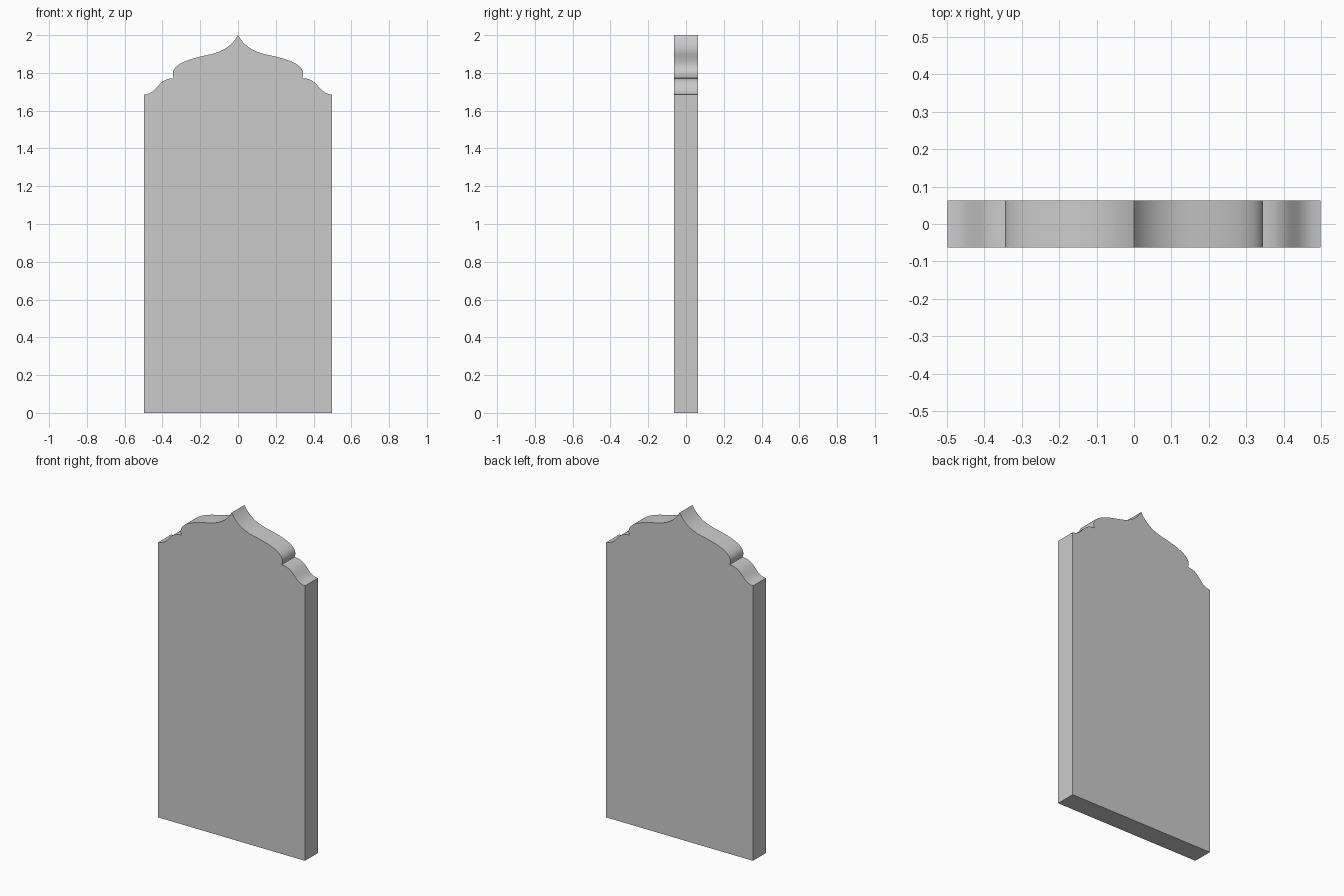
import bpy, bmesh
from mathutils import Vector
from mathutils.geometry import interpolate_bezier

if "Cube" in bpy.data.objects:
    bpy.data.objects.remove(bpy.data.objects["Cube"])

HALF_W, HALF_D, STEPS = 0.498, 0.0625, 14

# Right half of the crest, apex to shoulder: start, handle, handle, end
CREST = [
    ((0, 2.0), (0.04, 1.93), (0.10, 1.907), (0.16, 1.895)),
    ((0.16, 1.895), (0.30, 1.867), (0.365, 1.83), (0.34, 1.772)),
    ((0.34, 1.772), (0.43, 1.772), (0.42, 1.69), (HALF_W, 1.685)),
]

right = [(0, 2.0)]
for a, h1, h2, b in CREST:
    pts = interpolate_bezier(*[Vector((x, z, 0)) for x, z in (a, h1, h2, b)], STEPS)
    right += [(p.x, p.y) for p in pts[1:]]
right.append((HALF_W, 0))

# Mirror the half outline to close the profile
outline = right + [(-x, z) for x, z in reversed(right[1:])]

# Extrude the outline into a slab
bm = bmesh.new()
face = bm.faces.new([bm.verts.new((x, -HALF_D, z)) for x, z in outline])
ext = bmesh.ops.extrude_face_region(bm, geom=[face], use_keep_orig=True)
verts = [v for v in ext["geom"] if isinstance(v, bmesh.types.BMVert)]
bmesh.ops.translate(bm, verts=verts, vec=(0, 2 * HALF_D, 0))
bmesh.ops.recalc_face_normals(bm, faces=bm.faces)

mesh = bpy.data.meshes.new("headstone_slab")
bm.to_mesh(mesh)
bm.free()
slab = bpy.data.objects.new("headstone_slab", mesh)
bpy.context.collection.objects.link(slab)

# Smooth crest with crisp corners
bpy.context.view_layer.objects.active = slab
slab.select_set(True)
bpy.ops.object.shade_smooth_by_angle(angle=0.52)
